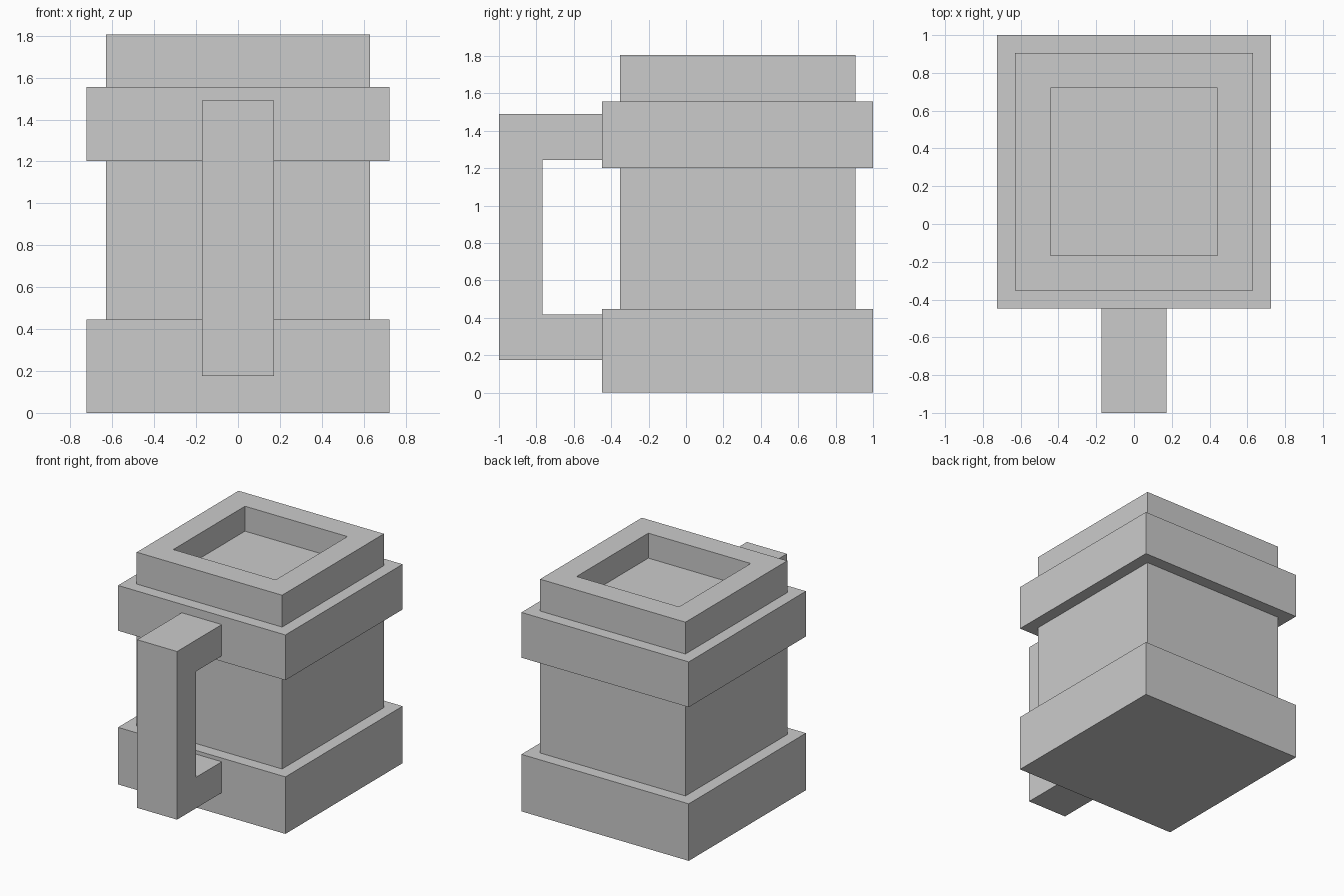
import bpy, bmesh

if "Cube" in bpy.data.objects:
    bpy.data.objects.remove(bpy.data.objects["Cube"])

CENTRE_Y = 0.276


def make_object(name, bm):
    bmesh.ops.recalc_face_normals(bm, faces=bm.faces)
    mesh = bpy.data.meshes.new(name)
    bm.to_mesh(mesh)
    bm.free()
    obj = bpy.data.objects.new(name, mesh)
    bpy.context.collection.objects.link(obj)
    return obj


def square_lathe(name, profile):
    """Sweep a (half width, z) profile around a square and cap both ends."""
    bm = bmesh.new()
    rings = [[bm.verts.new((sx * r, CENTRE_Y + sy * r, z))
              for sx, sy in ((-1, -1), (1, -1), (1, 1), (-1, 1))]
             for r, z in profile]
    for low, high in zip(rings, rings[1:]):
        for i in range(4):
            j = (i + 1) % 4
            bm.faces.new((low[i], low[j], high[j], high[i]))
    bm.faces.new(rings[0][::-1])
    bm.faces.new(rings[-1])
    return make_object(name, bm)


def extrude_side_profile(name, points, half_width):
    """Extrude a (y, z) outline along x, centred on x = 0."""
    bm = bmesh.new()
    face = bm.faces.new([bm.verts.new((-half_width, y, z)) for y, z in points])
    out = bmesh.ops.extrude_face_region(bm, geom=[face], use_keep_orig=True)
    verts = [v for v in out["geom"] if isinstance(v, bmesh.types.BMVert)]
    bmesh.ops.translate(bm, verts=verts, vec=(2 * half_width, 0, 0))
    return make_object(name, bm)


# Mug body: base band, wall, upper band, rim and shallow square recess
square_lathe("mug_body", [
    (0.724, 0), (0.724, 0.446), (0.629, 0.446), (0.629, 1.202),
    (0.724, 1.202), (0.724, 1.556), (0.629, 1.556), (0.629, 1.805),
    (0.443, 1.805), (0.443, 1.61)])

# C-shaped handle on the front, its arms ending on the two bands
extrude_side_profile("handle", [
    (-0.448, 0.175), (-1.0, 0.175), (-1.0, 1.49), (-0.448, 1.49),
    (-0.448, 1.245), (-0.768, 1.245), (-0.768, 0.417), (-0.448, 0.417)], 0.173)
